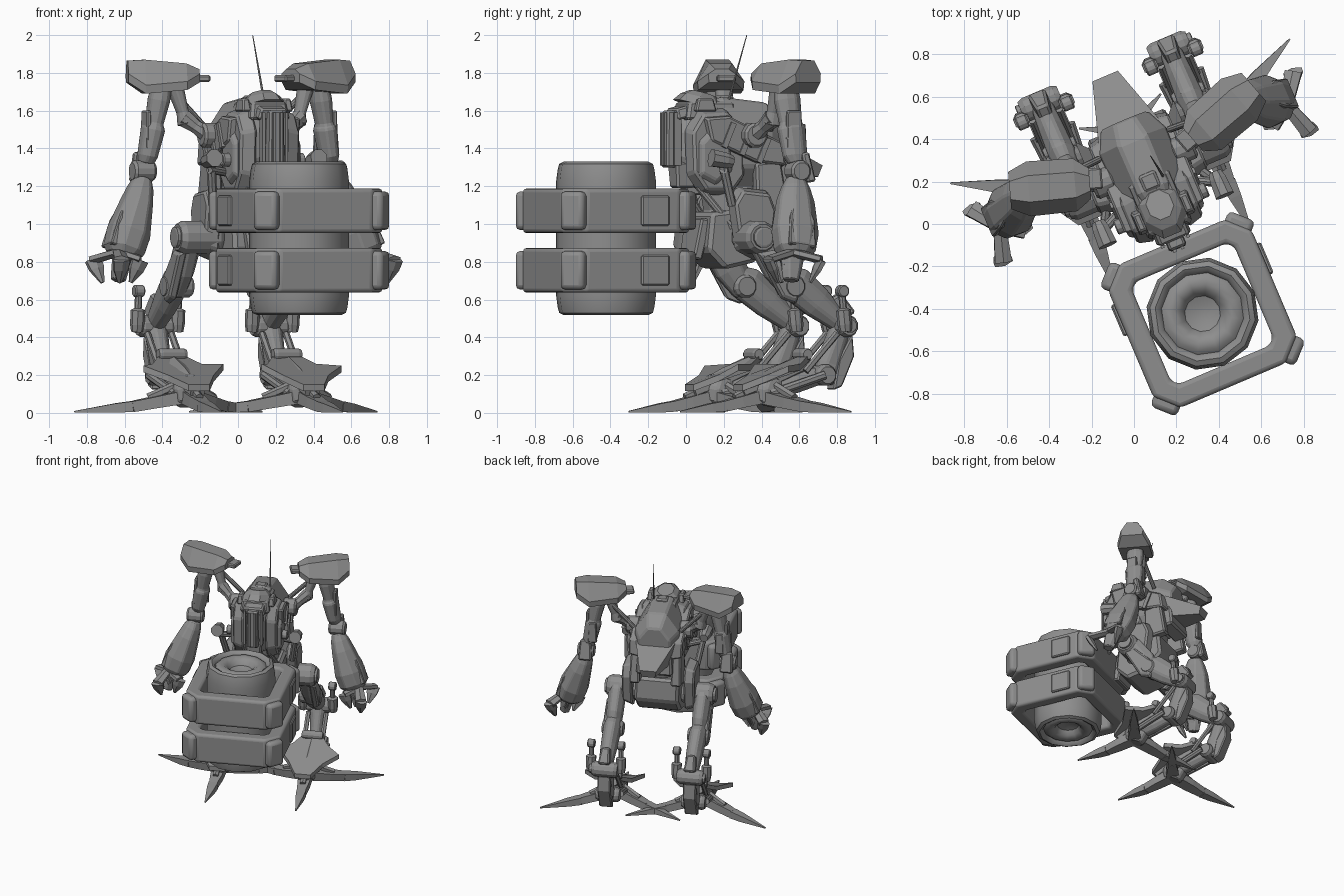
import bpy, bmesh, math
from mathutils import Vector, Matrix

cube = bpy.data.objects.get("Cube")
if cube:
    bpy.data.objects.remove(cube)

grey = bpy.data.materials.new("plain_grey")
grey.use_nodes = True
grey.diffuse_color = (0.27, 0.27, 0.27, 1)
grey.node_tree.nodes["Principled BSDF"].inputs["Base Color"].default_value = grey.diffuse_color

# The whole machine is turned on the ground; parts are built facing -y around its own axis
PLACE = Matrix.Translation((0.02, 0.33, 0)) @ Matrix.Rotation(math.radians(23), 4, 'Z')


def emit(name, bm, bevel=0, smooth=False, segments=1):
    bmesh.ops.recalc_face_normals(bm, faces=bm.faces)
    bm.transform(PLACE)
    mesh = bpy.data.meshes.new(name)
    bm.to_mesh(mesh)
    mesh.materials.append(grey)
    obj = bpy.data.objects.new(name, mesh)
    bpy.context.collection.objects.link(obj)
    if bevel:
        mod = obj.modifiers.new("edge", 'BEVEL')
        mod.width, mod.segments, mod.limit_method = bevel, segments, 'ANGLE'
    if smooth:
        bpy.ops.object.select_all(action='DESELECT')
        obj.select_set(True)
        bpy.context.view_layer.objects.active = obj
        bpy.ops.object.shade_smooth_by_angle(angle=math.radians(40))


def part(name, bm, pair=False, **kw):
    """Emit one part, or a left part and its mirrored right twin."""
    if pair:
        twin = bm.copy()
        twin.transform(Matrix.Scale(-1, 4, (1, 0, 0)))
        emit("right_" + name, twin, **kw)
        name = "left_" + name
    emit(name, bm, **kw)


def loft(rings, closed=False):
    bm = bmesh.new()
    rows = [[bm.verts.new(p) for p in r] for r in rings]
    n = len(rows[0])
    for a, b in zip(rows, rows[1:] + rows[:1] if closed else rows[1:]):
        for i in range(n):
            bm.faces.new((a[i], a[(i + 1) % n], b[(i + 1) % n], b[i]))
    if not closed:
        bm.faces.new(rows[0])
        bm.faces.new(rows[-1])
    return bm


def rod(a, b, profile, n=8):
    """Limb from a to b; profile holds (fraction, half width, half depth)."""
    a, b = Vector(a), Vector(b)
    z = (b - a).normalized()
    ref = Vector((0, 1, 0)) if abs(z.x) > 0.75 else Vector((1, 0, 0))
    x = (ref - z * ref.dot(z)).normalized()
    y = z.cross(x)
    k = 1 / math.cos(math.pi / n)
    turn = [math.tau * (i + 0.5) / n for i in range(n)]
    return loft([[a.lerp(b, t) + x * w * k * math.cos(g) + y * d * k * math.sin(g) for g in turn]
                 for t, w, d in profile])


def straight(a, b, r, n=10):
    return rod(a, b, [(0, r, r), (1, r, r)], n)


def axle(x0, x1, y, z, r, n=12):
    h = 0.12
    return rod((x0, y, z), (x1, y, z), [(0, r * .8, r * .8), (h, r, r), (1 - h, r, r), (1, r * .8, r * .8)], n)


def panel(points, x0, x1, shrink=1.0):
    """Side outline in (y, z) pulled across x, optionally smaller on the far face."""
    cy = sum(p[0] for p in points) / len(points)
    cz = sum(p[1] for p in points) / len(points)
    return loft([[(x0, y, z) for y, z in points],
                 [(x1, cy + (y - cy) * shrink, cz + (z - cz) * shrink) for y, z in points]])


def block(c, size, tilt=0, top=1.0):
    bm = bmesh.new()
    bmesh.ops.create_cube(bm, size=1)
    for v in bm.verts:
        if v.co.z > 0:
            v.co.x *= top
            v.co.y *= top
    bm.transform(Matrix.Translation(c) @ Matrix.Rotation(tilt, 4, 'X') @ Matrix.Diagonal((*size, 1)))
    return bm


# Cargo drum with a fat ring and a dished hub at both ends
CX, CY = -.015, -.812
drum = [(.04, .6), (.085, .585), (.105, .55), (.14, .53), (.175, .535), (.195, .55), (.205, .53), (.225, .518),
        (.25, .53), (.258, .56), (.266, .62), (.266, .69)]
drum += [(r, 1.848 - z) for r, z in reversed(drum)]
part("cargo_drum", loft([[(CX + r * math.cos(math.tau * i / 12), CY + r * math.sin(math.tau * i / 12), z)
                          for i in range(12)] for r, z in drum]), smooth=True)


# Two square frames with cut corners around the drum
def octagon(h, c, z):
    return [(CX + x, CY + y, z) for x, y in
            ((h, -c), (h, c), (c, h), (-c, h), (-h, c), (-h, -c), (-c, -h), (c, -h))]


for label, mid in (("lower", .755), ("upper", 1.07)):
    rings = [octagon(h, c, mid + s * .118) for h, c, s in
             ((.368, .27, -1), (.368, .27, 1), (.262, .232, 1), (.262, .232, -1))]
    part(label + "_cargo_frame", loft(rings, True), bevel=.03, segments=3, smooth=True)
    for i in range(4):
        bump = block((.435, 0, mid), (.125, .135, .205))
        bump.transform(Matrix.Translation((CX, CY, 0)) @ Matrix.Rotation(math.pi * (i + .5) / 2, 4, 'Z'))
        part(f"{label}_frame_corner_{i + 1}", bump, bevel=.025, segments=2, smooth=True)
    for side in (-1, 1):
        part(f"{label}_frame_{'left' if side > 0 else 'right'}_pad",
             block((CX + side * .37, CY + .125, mid), (.03, .16, .16)), bevel=.008)

# Torso shell and crew cabin
part("torso_shell", rod((0, .17, 1.4), (0, -.42, 1.42),
     [(0, .12, .16), (.18, .17, .24), (.6, .165, .26), (.85, .1, .21), (1, .06, .14)]), bevel=.012)
part("cabin_side_guard", panel([(-.4, 1.26), (-.41, 1.5), (-.34, 1.61), (-.18, 1.62), (-.08, 1.52),
     (-.07, 1.24), (-.14, 1.15), (-.32, 1.15)], .085, .17, .86), True, bevel=.012)
part("cabin_hatch", panel([(-.36, 1.25), (-.36, 1.44), (-.28, 1.52), (-.18, 1.47), (-.16, 1.28),
     (-.26, 1.2)], .165, .195, .8), True, bevel=.008)
part("hatch_knob", axle(.19, .235, -.28, 1.34, .035), True)
part("side_sponson", panel([(-.34, 1.57), (-.2, 1.58), (.13, 1.43), (.15, 1.3), (-.03, 1.32), (-.31, 1.44)],
     .12, .205, .92), True, bevel=.01)
for i in range(3):
    part(f"sponson_rib_{i + 1}", block((.207, -.2 + i * .1, 1.47 - i * .04), (.02, .03, .14), -.4), True)
part("rear_torso_box", block((0, .11, 1.34), (.28, .12, .34), .1, .85), bevel=.015)
part("rear_side_pack", block((.16, .05, 1.2), (.08, .18, .26), .1, .8), True, bevel=.012)

# Tapered tail wedge behind the shoulders
part("tail_wedge", loft([
    [(-.18, .02, 1.47), (.18, .02, 1.47), (.14, .04, 1.28), (-.14, .04, 1.28)],
    [(-.15, .13, 1.43), (.15, .13, 1.43), (.12, .13, 1.26), (-.12, .13, 1.26)],
    [(-.065, .4, 1.31), (.065, .4, 1.31), (.05, .38, 1.25), (-.05, .38, 1.25)]]))

# Head dome, face column and antenna
part("head_base", block((0, -.25, 1.6), (.23, .3, .1), 0, .85), bevel=.015)
part("head_dome", rod((0, -.28, 1.62), (0, -.26, 1.69), [(0, .11, .14), (.6, .09, .11), (1, .06, .07)]))
part("head_brow", block((0, -.4, 1.59), (.18, .09, .06), .25, .8), bevel=.01)
part("head_hatch", block((0, -.14, 1.65), (.1, .1, .06), 0, .8), bevel=.01)
part("head_ear", block((.12, -.3, 1.63), (.05, .12, .07), 0, .7), True, bevel=.008)
part("neck_deck", block((0, .02, 1.57), (.25, .18, .08), -.2, .75), bevel=.012)
part("face_column", block((0, -.45, 1.45), (.09, .07, .3), 0, .9), bevel=.01)
for i in range(2):
    part(f"face_rib_{i + 1}", block((.02 + i * .045, -.475 + i * .04, 1.45), (.016, .04, .28)), True)
part("chin_block", block((0, -.38, 1.26), (.11, .1, .14), 0, 1.2), bevel=.012)
part("antenna", rod((.067, -.14, 1.66), (.05, -.03, 2.0), [(0, .006, .006), (1, .002, .002)], 6))

# Chest lamps and hoses
part("chest_lamp_arm", straight((.15, -.2, 1.27), (.3, -.27, 1.29), .022), True)
part("chest_lamp", rod((.3, -.22, 1.33), (.3, -.34, 1.35), [(0, .03, .03), (.3, .04, .04), (1, .045, .045)]), True)
part("chest_lamp_post", straight((.29, -.27, 1.32), (.25, -.2, 1.1), .022, 8), True)
part("chest_hose", straight((.1, -.33, 1.2), (.16, -.16, .98), .02), True)

# Waist, pelvis and hip armour
part("waist", rod((0, -.1, 1.2), (0, -.1, .95), [(0, .14, .16), (.5, .13, .14), (1, .17, .17)]), bevel=.01)
part("pelvis", panel([(-.28, 1.06), (.08, 1.1), (.1, .92), (-.02, .8), (-.2, .76), (-.3, .86)], -.17, .17), bevel=.02)
part("belly_plate", block((0, -.31, .92), (.2, .05, .22), -.2, 1.2), bevel=.01)
part("hip_armour", panel([(-.21, 1.12), (-.16, 1.2), (.02, 1.18), (.06, 1.08), (.03, .85), (-.05, .8),
     (-.17, .86)], .2, .28, .85), True, bevel=.012)
part("hip_joint", axle(.16, .41, -.09, .93, .085), True)
part("hip_cap", axle(.4, .43, -.09, .93, .055), True)

# Legs bent backwards
LX = .33
part("thigh", rod((LX, -.09, .96), (LX, .12, .64),
     [(0, .055, .06), (.15, .065, .08), (.6, .06, .09), (1, .05, .06)]), True, bevel=.008)
part("thigh_plate", panel([(-.12, .86), (-.02, .88), (.16, .7), (.12, .57), (.03, .6)], .36, .405, .85), True, bevel=.01)
part("knee_joint", axle(.25, .41, .1, .67, .06), True)
part("shin", rod((LX, .06, .74), (LX, .41, .46),
     [(0, .05, .05), (.2, .065, .095), (.55, .06, .085), (1, .05, .05)]), True, bevel=.01)
part("heel_joint", axle(.23, .43, .4, .46, .058), True)
part("heel_cap", axle(.42, .45, .4, .46, .035), True)
part("lower_leg", rod((LX, .4, .49), (LX, .29, .16),
     [(0, .055, .05), (.25, .06, .055), (.7, .05, .07), (1, .06, .05)]), True, bevel=.008)
part("lower_leg_guard", panel([(.44, .42), (.45, .3), (.38, .14), (.33, .12), (.36, .28)], .28, .38), True, bevel=.008)
part("rear_joint_cover", block((LX, .38, .56), (.09, .12, .13), .5, .7), True, bevel=.012)
for side, dx in (("outer", .115), ("inner", -.115)):
    part(side + "_leg_piston", rod((LX + dx, .37, .43), (LX + dx, .35, .62),
         [(0, .03, .03), (.2, .036, .036), (.6, .036, .036), (.65, .018, .018), (1, .018, .018)]), True)
    part(side + "_piston_knob", axle(LX + dx - .028, LX + dx + .028, .35, .645, .032), True)
    part(side + "_leg_strut", straight((LX + dx * .6, .34, .42), (LX + dx * .6, .16, .22), .016, 6), True)
    part(side + "_foot_strut", straight((LX + dx * .8, .26, .2), (LX + dx * .6, -.04, .1), .022, 8), True)
part("ankle_joint", axle(.24, .42, .28, .2, .055), True)
part("ankle_knob", axle(.25, .41, .17, .31, .032), True)

# Feet reaching forward, with three long pointed toes; the inner toes cross in the middle
part("foot_arm", rod((LX, .28, .2), (LX, -.03, .12), [(0, .05, .045), (.5, .06, .055), (1, .06, .05)]), True, bevel=.008)
part("foot_hub", rod((LX, -.05, .045), (LX, -.01, .19), [(0, .065, .07), (.5, .08, .1), (1, .06, .07)]), True, bevel=.01)
part("foot_shroud", loft([
    [(LX + x, y, z + dz) for x, y, z in ((-.05, .2, .32), (.05, .2, .32), (.14, .1, .26), (.24, -.01, .25),
     (.13, -.09, .2), (.06, -.2, .15), (-.06, -.2, .15), (-.13, -.09, .2), (-.22, -.01, .26), (-.14, .1, .26))]
    for dz in (0, -.035)]), True)
part("foot_spine", rod((LX, .2, .27), (LX, -.18, .11), [(0, .05, .04), (.5, .06, .045), (1, .04, .03)], 6), True)
for name, (x, y) in {"front": (.35, -.54), "outer": (.87, .22), "inner": (-.21, .22)}.items():
    hub, tip = Vector((LX, -.05, .09)), Vector((x, y, .006))
    knee = hub.lerp(tip, .48)
    knee.z = .035
    part(name + "_toe_root", rod(hub, knee, [(0, .05, .035), (.6, .045, .03), (1, .032, .028)], 4), True)
    part(name + "_toe_blade", rod(knee, tip, [(0, .036, .028), (.3, .03, .024), (1, .004, .004)], 4), True)
    part(name + "_toe_strut", straight((LX, -.03, .17), hub.lerp(tip, .35) + Vector((0, 0, .02)), .02, 6), True)

# Shoulder links
part("shoulder_socket", axle(.15, .26, -.06, 1.47, .065), True)
part("shoulder_link", rod((.22, -.06, 1.47), (.33, 0, 1.56), [(0, .04, .05), (.5, .035, .035), (1, .045, .05)]), True)
part("shoulder_riser", rod((.32, 0, 1.53), (.38, .02, 1.74), [(0, .045, .05), (.3, .03, .04), (1, .045, .05)]), True, bevel=.006)
part("shoulder_ram", straight((.18, .05, 1.5), (.36, .04, 1.68), .016), True)

# Angular shoulder shells leaning outwards and back
SHELL = Matrix.Translation((.445, .02, 0)) @ Matrix.Rotation(math.radians(18), 4, 'Z')


def shell_ring(s, wide, low, high):
    return [SHELL @ Vector((s, w * wide, z)) for w, z in ((-1, low), (-1.04, low + .045), (-.5, high), (.5, high),
                                                          (1.04, low + .045), (1, low))]


part("shoulder_shell", loft([shell_ring(-.19, .07, 1.75, 1.82), shell_ring(-.12, .12, 1.71, 1.85),
     shell_ring(.1, .125, 1.69, 1.87), shell_ring(.19, .085, 1.75, 1.865)]), True)
tongue = block((-.2, .02, 1.77), (.1, .1, .035))
tongue.transform(SHELL)
part("shell_tongue", tongue, True, bevel=.008)

# Arms
part("upper_arm", rod((.45, .02, 1.74), (.53, .05, 1.32),
     [(0, .05, .06), (.2, .055, .07), (.5, .045, .06), (.55, .06, .075), (.9, .05, .065), (1, .04, .04)]), True, bevel=.008)
part("upper_arm_plate", block((.535, .035, 1.5), (.03, .1, .2), 0, .8), True, bevel=.006)
part("upper_arm_rear_plate", block((.49, .1, 1.45), (.07, .03, .16), 0, .8), True, bevel=.006)
part("elbow", axle(.485, .61, .05, 1.28, .055), True)
part("elbow_guard", block((.545, .1, 1.3), (.1, .05, .16), .2, .8), True, bevel=.01)
part("forearm", rod((.55, .04, 1.24), (.70, -.03, .83),
     [(0, .045, .05), (.12, .065, .075), (.3, .08, .1), (.7, .11, .12), (.92, .105, .105), (1, .08, .08)]), True, bevel=.008)
part("forearm_plate", rod((.685, .01, 1.08), (.765, -.02, .88), [(0, .015, .05), (.3, .025, .07), (1, .025, .075)], 4), True, bevel=.006)
part("wrist", rod((.69, -.04, .86), (.725, -.06, .76), [(0, .05, .055), (1, .04, .05)]), True)
part("palm", rod((.71, -.05, .82), (.74, -.07, .7), [(0, .045, .06), (.6, .04, .05), (1, .035, .04)], 6), True, bevel=.006)
# Three broad claws curling inwards
for i, (dx, dy) in enumerate(((.09, .13), (.05, -.16), (-.1, -.06))):
    root, knuckle = (.735, -.06, .85), (.735 + dx, -.06 + dy, .81)
    part(f"claw_base_{i + 1}", rod(root, knuckle, [(0, .03, .02), (1, .04, .02)], 6), True)
    part(f"claw_tip_{i + 1}", rod(knuckle, (.74 + dx * .6, -.06 + dy * .6, .69),
         [(0, .045, .02), (.4, .04, .02), (1, .01, .008)], 6), True)
